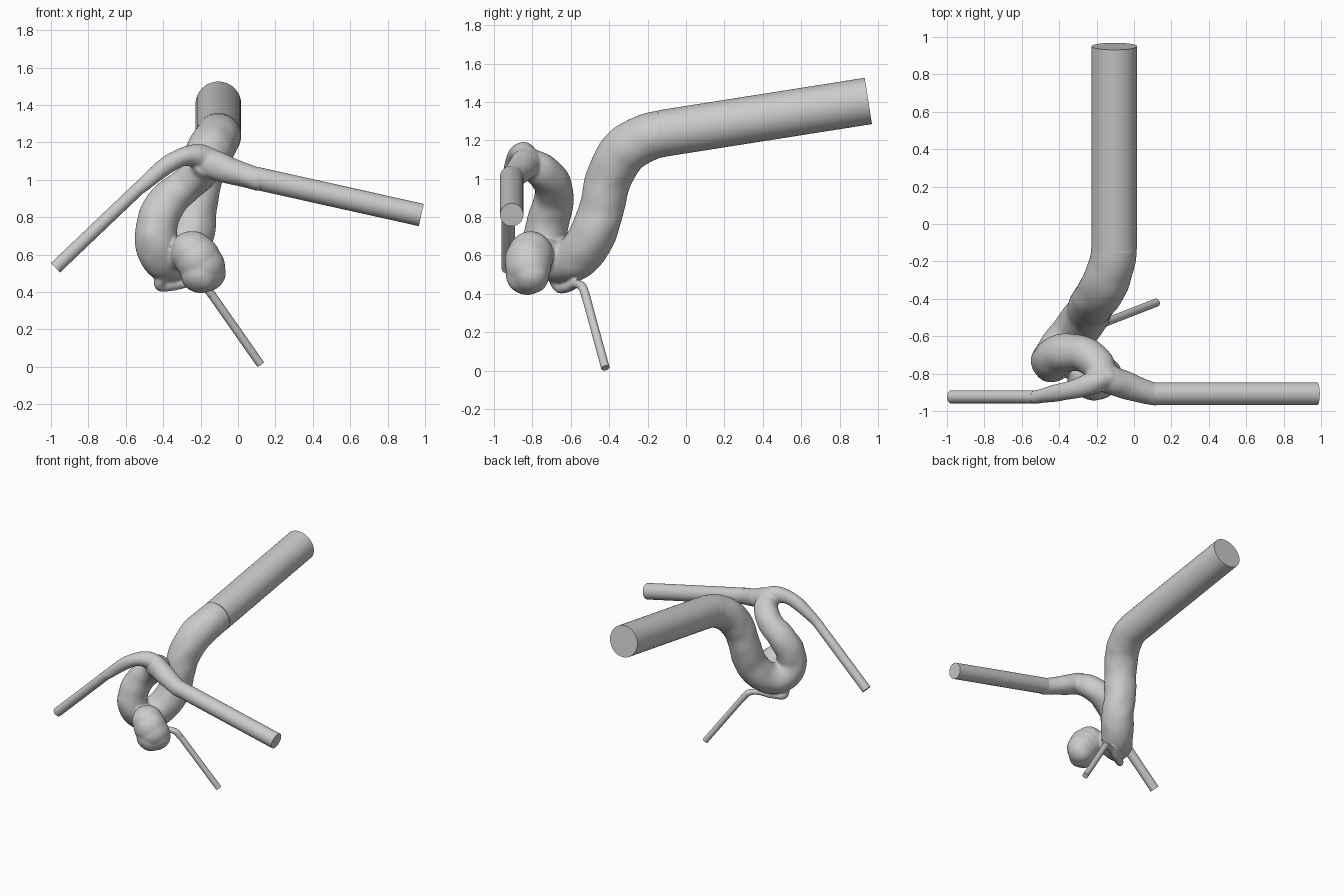
import bpy, bmesh, math
from mathutils import Vector, Matrix, noise

if "Cube" in bpy.data.objects:
    bpy.data.objects.remove(bpy.data.objects["Cube"])


def spline(pts, steps):
    """Catmull-Rom through (x, y, z, radius) points."""
    p = [Vector(q) for q in pts]
    p = [2 * p[0] - p[1]] + p + [2 * p[-1] - p[-2]]
    out = []
    for i in range(1, len(p) - 2):
        a, b, c, d = p[i - 1:i + 3]
        for s in range(steps):
            t = s / steps
            out.append(0.5 * (2 * b + (c - a) * t + (2 * a - 5 * b + 4 * c - d) * t * t
                              + (3 * b - a - 3 * c + d) * t ** 3))
    return out + [p[-2]]


def tube(bm, pts, steps=8, sides=32):
    """Capped tube swept along the points with a twist-free frame."""
    path = spline(pts, steps) if steps > 1 else [Vector(q) for q in pts]
    pos = [q.to_3d() for q in path]
    tan = [(pos[min(i + 1, len(pos) - 1)] - pos[max(i - 1, 0)]).normalized()
           for i in range(len(pos))]
    u = tan[0].orthogonal().normalized()
    rings = []
    for i, c in enumerate(pos):
        if i:
            u = tan[i - 1].rotation_difference(tan[i]) @ u
        v = tan[i].cross(u)
        rings.append([bm.verts.new(c + path[i][3] * (u * math.cos(a) + v * math.sin(a)))
                      for a in (2 * math.pi * k / sides for k in range(sides))])
    for r0, r1 in zip(rings, rings[1:]):
        for k in range(sides):
            j = (k + 1) % sides
            bm.faces.new((r0[k], r0[j], r1[j], r1[k]))
    bm.faces.new(rings[0][::-1])
    bm.faces.new(rings[-1])


def finish(name, bm):
    me = bpy.data.meshes.new(name)
    bm.to_mesh(me)
    bm.free()
    ob = bpy.data.objects.new(name, me)
    bpy.context.collection.objects.link(ob)
    return ob


# Straight extensions: name -> (inner end, outer end, radius)
straight = {
    "inlet_vessel": ((-0.105, -0.13, 1.235), (-0.105, 0.95, 1.405), 0.122),
    "right_branch": ((0.10, -0.908, 1.008), (0.98, -0.908, 0.812), 0.061),
    "left_branch": ((-0.53, -0.925, 0.955), (-0.976, -0.925, 0.53), 0.035),
    "small_branch": ((-0.15, -0.525, 0.40), (0.12, -0.42, 0.014), 0.022),
}
for name, (a, b, r) in straight.items():
    bm = bmesh.new()
    tube(bm, [(*a, r), (*b, r)], steps=1, sides=48)
    ob = finish(name, bm)
    bpy.context.view_layer.objects.active = ob
    ob.select_set(True)
    bpy.ops.object.shade_smooth_by_angle(angle=math.radians(40))
    ob.select_set(False)

# Curved vessel body, branches and sac, fused together
bm = bmesh.new()
# main vessel: siphon bend, loop, up to the fork
tube(bm, [(-0.105, -0.11, 1.238, 0.122), (-0.115, -0.20, 1.215, 0.123),
          (-0.155, -0.32, 1.145, 0.125), (-0.20, -0.395, 1.02, 0.12),
          (-0.23, -0.435, 0.86, 0.118), (-0.25, -0.485, 0.71, 0.12),
          (-0.315, -0.57, 0.595, 0.118), (-0.395, -0.67, 0.575, 0.115),
          (-0.435, -0.73, 0.66, 0.112), (-0.43, -0.72, 0.78, 0.11),
          (-0.37, -0.69, 0.89, 0.103), (-0.27, -0.695, 0.975, 0.096),
          (-0.19, -0.76, 1.05, 0.09), (-0.165, -0.84, 1.095, 0.075)])
# fork, right side
tube(bm, [(-0.20, -0.79, 1.09, 0.06), (-0.14, -0.83, 1.085, 0.078),
          (-0.06, -0.855, 1.055, 0.075), (0.02, -0.885, 1.028, 0.066),
          (0.10, -0.908, 1.008, 0.062), (0.13, -0.908, 1.002, 0.061)])
# fork, left side
tube(bm, [(-0.13, -0.82, 1.10, 0.065), (-0.21, -0.845, 1.128, 0.062),
          (-0.29, -0.875, 1.125, 0.052), (-0.37, -0.895, 1.085, 0.047),
          (-0.45, -0.91, 1.025, 0.042), (-0.53, -0.925, 0.955, 0.037),
          (-0.55, -0.925, 0.936, 0.036)])
# thin side branch
tube(bm, [(-0.40, -0.69, 0.51, 0.04), (-0.415, -0.66, 0.435, 0.03),
          (-0.34, -0.62, 0.435, 0.026), (-0.25, -0.57, 0.452, 0.025),
          (-0.185, -0.54, 0.44, 0.025), (-0.15, -0.525, 0.40, 0.024),
          (-0.135, -0.519, 0.379, 0.023)], sides=20)
# sac: overlapping spheres down from the neck
for x, y, z, r in [(-0.33, -0.73, 0.60, 0.09), (-0.245, -0.81, 0.61, 0.118),
                   (-0.215, -0.82, 0.575, 0.125), (-0.19, -0.82, 0.54, 0.12),
                   (-0.165, -0.81, 0.50, 0.10), (-0.20, -0.83, 0.50, 0.108)]:
    bmesh.ops.create_uvsphere(bm, u_segments=32, v_segments=20, radius=r,
                              matrix=Matrix.Translation((x, y, z)))
# slight natural unevenness
for v in bm.verts:
    fade = min(1, max(0, (-0.2 - v.co.y) / 0.1))
    v.co += noise.noise_vector(v.co * 9) * 0.007 * fade
body = finish("curved_vessel_with_sac", bm)
rm = body.modifiers.new("fuse", 'REMESH')
rm.mode = 'VOXEL'
rm.voxel_size = 0.008
rm.use_smooth_shade = True
sm = body.modifiers.new("blend", 'SMOOTH')
sm.factor = 0.5
sm.iterations = 8
